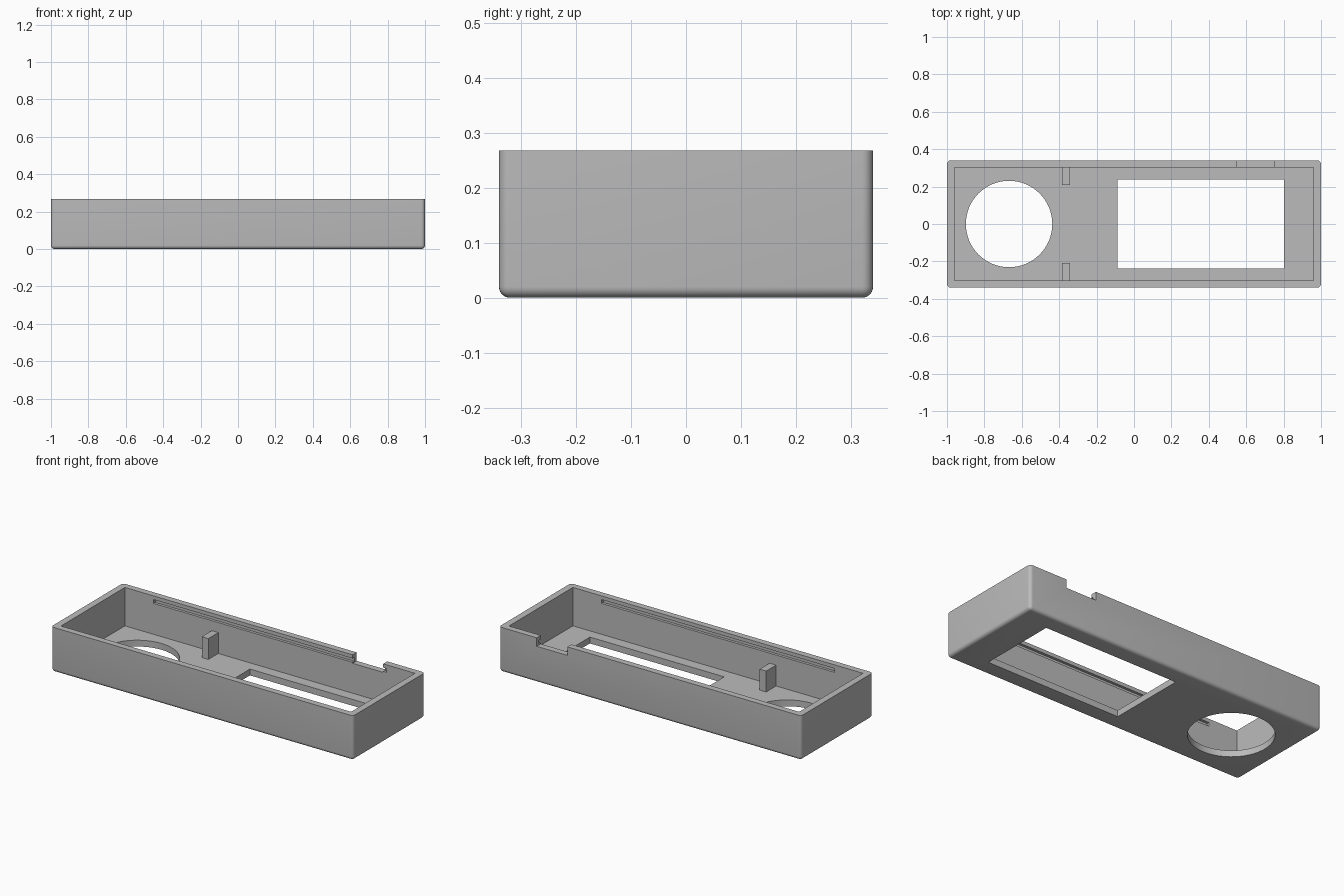
import bpy
import bmesh
import math
from mathutils import Vector

if "Cube" in bpy.data.objects:
    bpy.data.objects.remove(bpy.data.objects["Cube"], do_unlink=True)

LENGTH, WIDTH, HEIGHT = 2.0, 0.68, 0.268
INNER_X, INNER_Y, FLOOR = 0.96, 0.302, 0.038

grey = bpy.data.materials.new("plain_grey")
grey.use_nodes = True
colour = (0.5, 0.5, 0.5, 1)
grey.diffuse_color = colour
grey.node_tree.nodes["Principled BSDF"].inputs["Base Color"].default_value = colour


def finish(name, bm):
    mesh = bpy.data.meshes.new(name)
    bm.to_mesh(mesh)
    bm.free()
    mesh.materials.append(grey)
    obj = bpy.data.objects.new(name, mesh)
    bpy.context.collection.objects.link(obj)
    return obj


def box_bm(low, high):
    low, high = Vector(low), Vector(high)
    bm = bmesh.new()
    bmesh.ops.create_cube(bm, size=1)
    bmesh.ops.scale(bm, vec=high - low, verts=bm.verts)
    bmesh.ops.translate(bm, vec=(low + high) / 2, verts=bm.verts)
    return bm


def box(name, low, high):
    return finish(name, box_bm(low, high))


# Outer shell with rounded upright and bottom edges, flat rim
bm = box_bm((-LENGTH / 2, -WIDTH / 2, 0), (LENGTH / 2, WIDTH / 2, HEIGHT))
round_edges = [e for e in bm.edges if any(v.co.z < 0.01 for v in e.verts)]
bmesh.ops.bevel(bm, geom=round_edges, offset=0.02, segments=6,
                profile=0.5, affect='EDGES')
shell = finish("tray_shell", bm)

# Cutters: cavity, rectangular window, round hole, rim notch, wall grooves
cutters = [
    box("cavity_cutter", (-INNER_X, -INNER_Y, FLOOR), (INNER_X, INNER_Y, 0.4)),
    box("window_cutter", (-0.087, -0.237, -0.1), (0.802, 0.237, 0.1)),
    box("notch_cutter", (0.547, 0.25, 0.217), (0.75, 0.4, 0.4)),
]
for side, name in ((1, "back"), (-1, "front")):
    y0, y1 = sorted((side * 0.28, side * (INNER_Y + 0.016)))
    cutters.append(box(name + "_groove_cutter", (-0.77, y0, 0.223), (0.77, y1, 0.246)))

bm = bmesh.new()
bmesh.ops.create_cone(bm, cap_ends=True, segments=64, radius1=0.231,
                      radius2=0.231, depth=0.3)
bmesh.ops.translate(bm, vec=(-0.668, 0, 0), verts=bm.verts)
cutters.append(finish("round_hole_cutter", bm))

bpy.context.view_layer.objects.active = shell
for cutter in cutters:
    mod = shell.modifiers.new(cutter.name, 'BOOLEAN')
    mod.operation = 'DIFFERENCE'
    mod.solver = 'EXACT'
    mod.object = cutter
    bpy.ops.object.modifier_apply(modifier=mod.name)
for cutter in cutters:
    bpy.data.objects.remove(cutter, do_unlink=True)

bpy.ops.object.select_all(action='DESELECT')
shell.select_set(True)
bpy.ops.object.shade_smooth_by_angle(angle=math.radians(30))

# Support posts standing on the floor against the long walls
for side, name in ((1, "back"), (-1, "front")):
    y0, y1 = sorted((side * 0.208, side * (INNER_Y + 0.004)))
    box(name + "_support_post", (-0.385, y0, FLOOR - 0.004), (-0.342, y1, 0.163))
